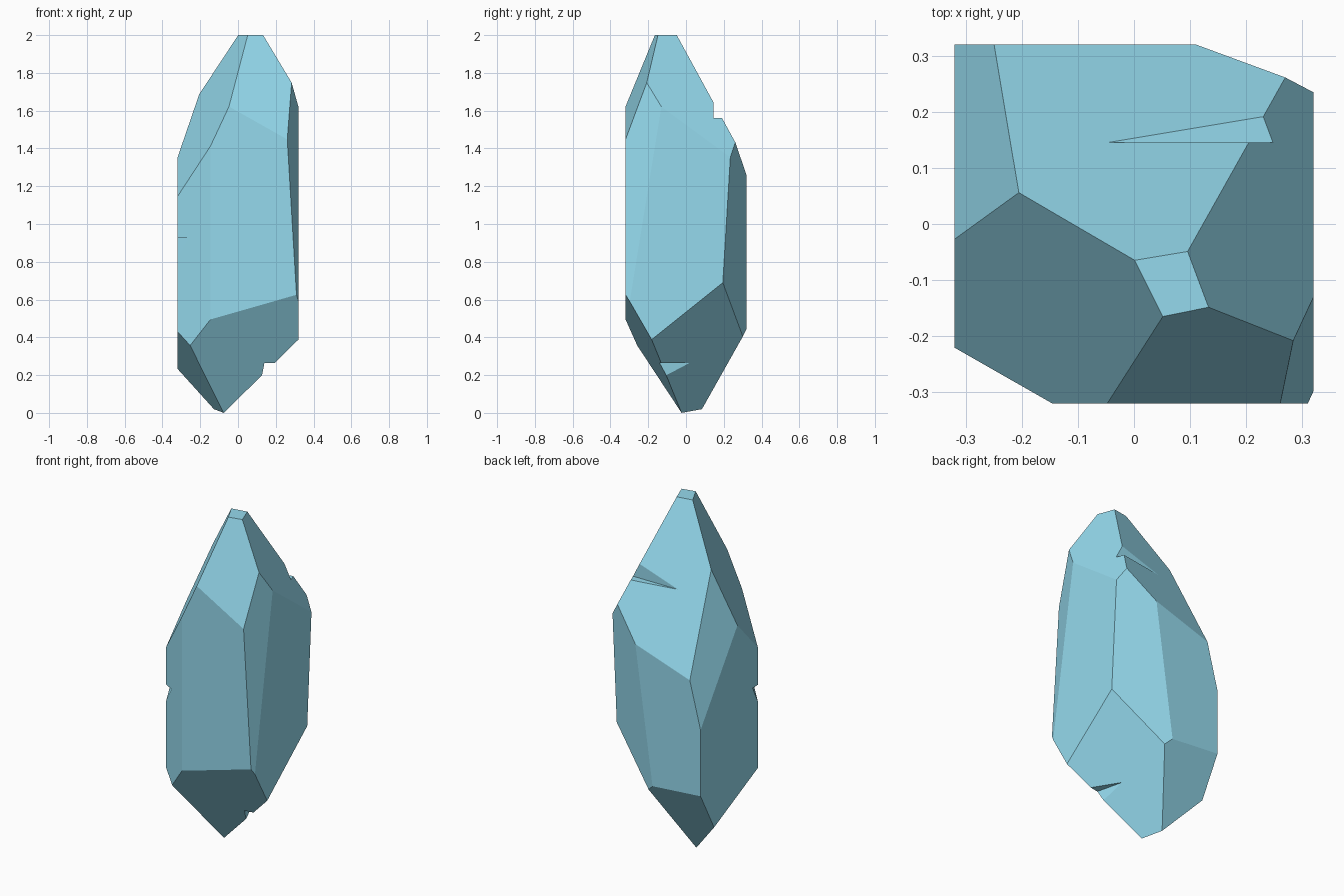
import bpy, bmesh
from mathutils import Vector

if "Cube" in bpy.data.objects:
    bpy.data.objects.remove(bpy.data.objects["Cube"])

# Facets of the crystal: outward normal and offset (n . p <= d)
facets = [
    # pointed top
    ((-2, -1, 0.935), 1.932),
    ((0.564, -2.797, 1), 2.49),
    ((1.956, 0.734, 1), 2.151),
    ((-0.336, 2.02, 1), 1.869),
    ((-3.94, 1.417, 1), 2.575),
    # steep side bevels
    ((0.433, 1, -0.06), 0.292),
    ((1, -0.366, 0.0595), 0.464),
    ((-0.571, -1, 0), 0.403),
    # pointed bottom
    ((0.286, -1.736, -1), 0.019),
    ((1.3, 0.8, -1), -0.1176),
    ((-1.375, -0.478, -1), 0.115),
    ((-0.077, 1.836, -1), 0.145),
]

# Chips in the edges: outer corner, two inner corners, tip along the edge
chips = [
    ((0.228, 0.191, 1.56), (-0.037, 0.145, 1.56), (0.248, 0.145, 1.56), (0.2, 0.145, 1.65)),
    ((-0.32, -0.22, 0.925), (-0.26, -0.254, 0.925), (-0.32, -0.17, 0.925), (-0.32, -0.22, 0.825)),
    ((0.194, -0.13, 0.265), (0.14, -0.141, 0.265), (0.101, 0.02, 0.265), (0.127, -0.104, 0.2)),
]


def make_object(name, bm):
    bmesh.ops.recalc_face_normals(bm, faces=bm.faces[:])
    mesh = bpy.data.meshes.new(name)
    bm.to_mesh(mesh)
    bm.free()
    obj = bpy.data.objects.new(name, mesh)
    bpy.context.collection.objects.link(obj)
    return obj


# Crystal body: a block sliced by each facet plane
bm = bmesh.new()
bmesh.ops.create_cube(bm, size=1)
for v in bm.verts:
    v.co = Vector((v.co.x * 0.64, v.co.y * 0.64, v.co.z * 2 + 1))
for n, d in facets:
    n = Vector(n)
    cut = bmesh.ops.bisect_plane(
        bm, geom=bm.verts[:] + bm.edges[:] + bm.faces[:], dist=1e-5,
        plane_co=n * (d / n.length_squared), plane_no=n, clear_outer=True)
    bmesh.ops.holes_fill(bm, edges=[e for e in bm.edges if e.is_boundary], sides=0)
crystal = make_object("crystal", bm)

# Chip cutters: tetrahedra enlarged about their inner edge
cutters = []
for chip in chips:
    outer, a, b, tip = map(Vector, chip)
    mid = (a + b) / 2
    bm = bmesh.new()
    vs = [bm.verts.new(mid + (p - mid) * 2) for p in (outer, a, b, tip)]
    for i, j, k in ((0, 1, 2), (0, 1, 3), (1, 2, 3), (0, 2, 3)):
        bm.faces.new((vs[i], vs[j], vs[k]))
    cutter = make_object("chip_cutter", bm)
    cutter.hide_render = True
    cutters.append(cutter)

bpy.context.view_layer.objects.active = crystal
crystal.select_set(True)
for cutter in cutters:
    mod = crystal.modifiers.new("chip", 'BOOLEAN')
    mod.operation = 'DIFFERENCE'
    mod.solver = 'EXACT'
    mod.object = cutter
    bpy.ops.object.modifier_apply(modifier=mod.name)
for cutter in cutters:
    bpy.data.objects.remove(cutter)

# Blue crystal material
mat = bpy.data.materials.new("crystal_blue")
mat.diffuse_color = (0.3, 0.7, 0.85, 1)
mat.use_nodes = True
mat.node_tree.nodes["Principled BSDF"].inputs["Base Color"].default_value = mat.diffuse_color
crystal.data.materials.clear()
crystal.data.materials.append(mat)
